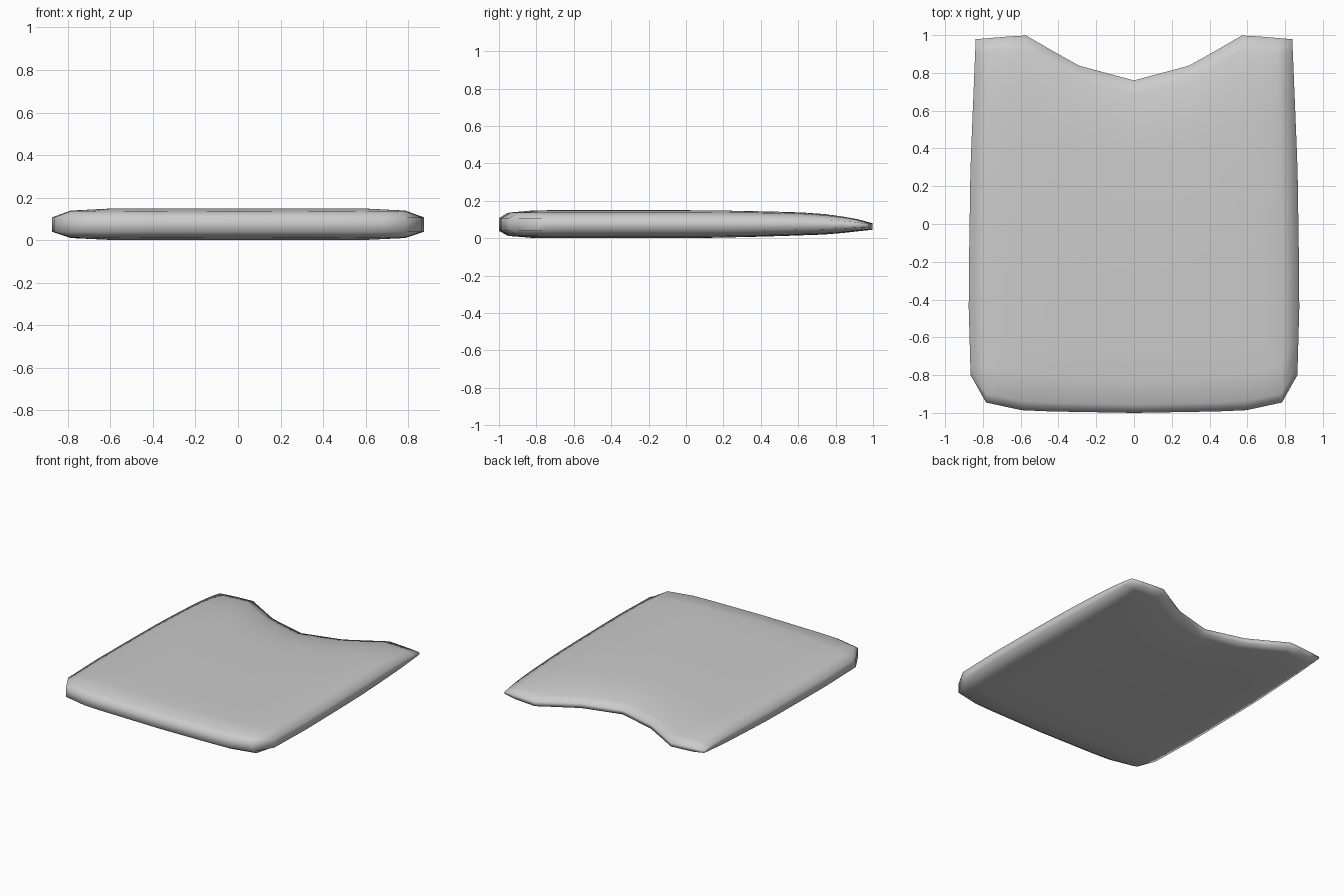
import bpy, bmesh
from mathutils import Vector

if "Cube" in bpy.data.objects:
    bpy.data.objects.remove(bpy.data.objects["Cube"])


def lerp(table, t):
    """Piecewise linear lookup in a short (input, output) profile."""
    if t <= table[0][0]:
        return table[0][1]
    for (a, fa), (b, fb) in zip(table, table[1:]):
        if t <= b:
            return fa + (fb - fa) * (t - a) / (b - a)
    return table[-1][1]


# Outline: rear edge, notched far edge and width taper
REAR = [(0, -1), (.575, -.99), (.785, -.945), (.872, -.8)]
NOTCH = [(0, .76), (.295, .84), (.575, 1.0), (.838, .978)]
TAPER = [(-1, 1), (-.8, .992), (-.4, 1.005), (.3, .993), (1, .96)]
# Edge rounding profiles by distance from the edge
SIDE = [(0, .45), (.087, .86), (.3, 1)]
BACK = [(0, .45), (.05, .85), (.2, 1)]
# Height of upper and lower skins by distance from the notched edge
UPPER = [(0, .08), (.08, .105), (.2, .128), (.35, .14), (.6, .147), (.8, .15)]
LOWER = [(0, .045), (.2, .02), (.5, .008), (.8, 0)]


def notch_distance(x, y):
    p, best = Vector((abs(x), y)), 9
    for a, b in zip(NOTCH, NOTCH[1:]):
        a, b = Vector(a), Vector(b)
        t = (p - a).dot(b - a) / (b - a).length_squared
        best = min(best, (a + (b - a) * max(0, min(1, t)) - p).length)
    return best


half = [0, .15, .3, .44, .595, .69, .785, .872]
columns = [-u for u in half[:0:-1]] + half
rows = [0, .025, .1, .2, .35, .5, .6, .68, .75, .81, .87, .92, .96, 1]

bm = bmesh.new()
top, bottom = [], []
for u in columns:
    line_t, line_b = [], []
    for v in rows:
        rear = lerp(REAR, abs(u))
        far = lerp(NOTCH, abs(u) * .96)
        y = rear + (far - rear) * v
        x = u * lerp(TAPER, y)
        d = notch_distance(x, y)
        s = min(lerp(SIDE, .872 - abs(u)), lerp(BACK, y - rear))
        mid = .072
        line_t.append(bm.verts.new((x, y, mid + (lerp(UPPER, d) - mid) * s)))
        line_b.append(bm.verts.new((x, y, mid + (lerp(LOWER, d) - mid) * s)))
    top.append(line_t)
    bottom.append(line_b)

# Upper and lower skins
n, m = len(columns), len(rows)
for skin in (top, bottom):
    for i in range(n - 1):
        for j in range(m - 1):
            bm.faces.new((skin[i][j], skin[i + 1][j],
                          skin[i + 1][j + 1], skin[i][j + 1]))

# Rim closing the thickness
loop = ([(i, 0) for i in range(n)] + [(n - 1, j) for j in range(1, m)]
        + [(i, m - 1) for i in range(n - 2, -1, -1)]
        + [(0, j) for j in range(m - 2, 0, -1)])
for (i, j), (k, l) in zip(loop, loop[1:] + loop[:1]):
    bm.faces.new((bottom[i][j], bottom[k][l], top[k][l], top[i][j]))

bmesh.ops.recalc_face_normals(bm, faces=bm.faces)
for f in bm.faces:
    f.smooth = True
mesh = bpy.data.meshes.new("notched_pad")
bm.to_mesh(mesh)
bm.free()
pad = bpy.data.objects.new("notched_pad", mesh)
bpy.context.collection.objects.link(pad)
